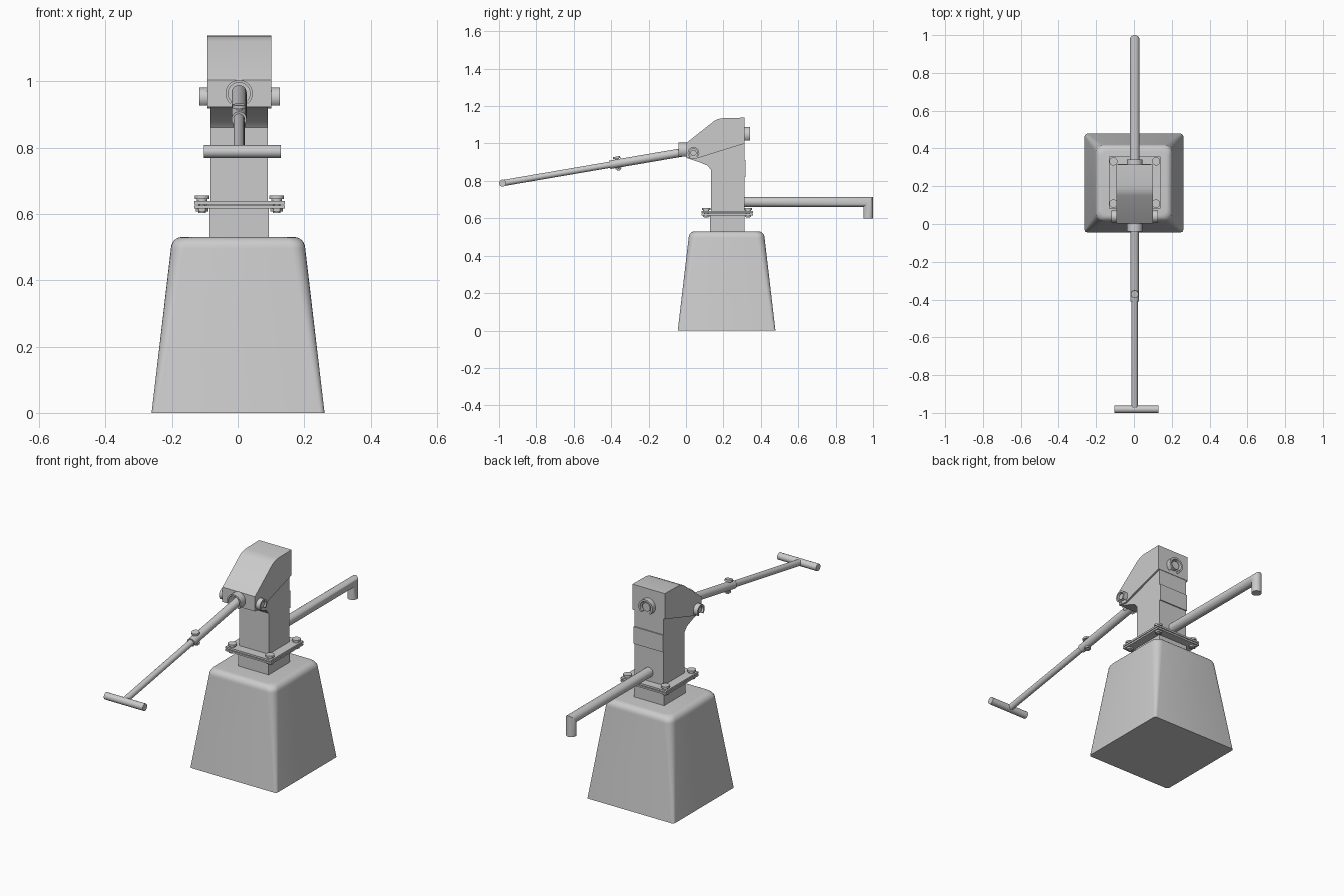
import bpy, bmesh, math
from mathutils import Vector

if "Cube" in bpy.data.objects:
    bpy.data.objects.remove(bpy.data.objects["Cube"])

CY = 0.22      # y centre of the column
CX = 0.004     # x centre of the column


def finish(name, bm):
    bmesh.ops.recalc_face_normals(bm, faces=bm.faces)
    me = bpy.data.meshes.new(name)
    bm.to_mesh(me)
    bm.free()
    for p in me.polygons:
        p.use_smooth = True
    me.set_sharp_from_angle(angle=math.radians(35))
    ob = bpy.data.objects.new(name, me)
    bpy.context.collection.objects.link(ob)
    return ob


def loft(name, rings, closed=False):
    """Skin equal-length rings; cap both ends, or join last ring to first."""
    bm = bmesh.new()
    vs = [[bm.verts.new(p) for p in r] for r in rings]
    n = len(vs[0])
    pairs = list(zip(vs, vs[1:])) + ([(vs[-1], vs[0])] if closed else [])
    for a, b in pairs:
        for i in range(n):
            j = (i + 1) % n
            bm.faces.new((a[i], a[j], b[j], b[i]))
    if not closed:
        bm.faces.new(vs[0])
        bm.faces.new(vs[-1])
    return finish(name, bm)


def rod(name, p, q, r, n=20):
    p, q = Vector(p), Vector(q)
    rot = (q - p).to_track_quat('Z', 'Y')
    circle = [rot @ Vector((r * math.cos(t), r * math.sin(t), 0))
              for t in (2 * math.pi * i / n for i in range(n))]
    return loft(name, [[c + p for c in circle], [c + q for c in circle]])


def box(name, x0, x1, y0, y1, z0, z1):
    return extrude(name, [(y0, z0), (y1, z0), (y1, z1), (y0, z1)], x0, x1)


def extrude(name, yz, x0, x1):
    return loft(name, [[(x, y, z) for y, z in yz] for x in (x0, x1)])


def horseshoe(name, place, r_out, r_in, d0, d1, start=-50, end=230, n=18):
    """Open ring facing down; place(u, v, d) maps it into the model."""
    rings = []
    for i in range(n + 1):
        t = math.radians(start + (end - start) * i / n)
        rings.append([place(r * math.cos(t), r * math.sin(t), d)
                      for r, d in ((r_out, d0), (r_out, d1), (r_in, d1), (r_in, d0))])
    return loft(name, rings)


def rounded_square(h, r, z, n=5):
    pts = []
    for k, (sx, sy) in enumerate(((1, 1), (-1, 1), (-1, -1), (1, -1))):
        for i in range(n + 1):
            t = math.pi / 2 * (k + i / n)
            pts.append((sx * (h - r) + r * math.cos(t),
                        CY - 0.003 + sy * (h - r) + r * math.sin(t), z))
    return pts


# Tapered concrete base with a rounded top
rings = [rounded_square(0.261, 0.014, 0), rounded_square(0.203, 0.04, 0.495)]
for i in range(1, 7):
    t = math.pi / 2 * i / 6
    rings.append(rounded_square(0.203 - 0.032 * (1 - math.cos(t)), 0.04, 0.495 + 0.035 * math.sin(t)))
loft("base", rings)

# Lower neck and pair of flange plates with bolts
box("neck", CX - 0.092, CX + 0.09, 0.128, 0.312, 0.525, 0.617)
for name, z0, z1 in (("lower_flange", 0.616, 0.625), ("upper_flange", 0.629, 0.639)):
    box(name, CX - 0.137, CX + 0.137, CY - 0.137, CY + 0.137, z0, z1)
box("gasket", CX - 0.1, CX + 0.1, CY - 0.1, CY + 0.1, 0.624, 0.63)
for sx in (-1, 1):
    for sy in (-1, 1):
        x, y = CX + sx * 0.113, CY + sy * 0.112
        rod("flange_bolt", (x, y, 0.603), (x, y, 0.65), 0.011, 12)
        rod("flange_washer", (x, y, 0.639), (x, y, 0.645), 0.016)
        rod("flange_bolt_head", (x, y, 0.645), (x, y, 0.655), 0.022)
        rod("flange_nut", (x, y, 0.607), (x, y, 0.616), 0.019, 6)

# Column with curved underside reaching forward to the handle
column = extrude("column", [(0.133, 0.638), (0.312, 0.638), (0.312, 1.02), (0.02, 0.965),
                            (0.006, 0.922), (0.07, 0.9), (0.115, 0.882), (0.133, 0.86)],
                 CX - 0.089, CX + 0.087)
box("back_band", CX - 0.089, CX + 0.087, 0.3, 0.318, 0.82, 0.912)

# Sloping head cover
head = extrude("head_cover", [(0.002, 0.923), (0.05, 0.918), (0.314, 1.0), (0.314, 1.138),
                              (0.2, 1.136), (0.172, 1.131), (0.15, 1.12), (0.002, 1.003)],
               CX - 0.097, CX + 0.097)

# Opening for the handle
cutter = rod("handle_opening_cutter", (CX, -0.1, 0.963), (CX, 0.09, 0.963), 0.034, 24)
cutter.hide_render = True
cutter.display_type = 'WIRE'
for ob in (head, column):
    m = ob.modifiers.new("opening", 'BOOLEAN')
    m.operation = 'DIFFERENCE'
    m.solver = 'EXACT'
    m.object = cutter
horseshoe("handle_collar", lambda u, v, d: (CX + u, d, 0.963 + v), 0.041, 0.033, -0.04, 0.02)

# Pivot pins at both sides and bolt at the back, each in a horseshoe guard
for s in (-1, 1):
    horseshoe("pivot_guard", lambda u, v, d: (CX + s * d, 0.04 + u, 0.95 + v), 0.031, 0.022, 0.09, 0.122)
    rod("pivot_pin", (CX + s * 0.09, 0.04, 0.95), (CX + s * 0.115, 0.04, 0.95), 0.016)
horseshoe("back_guard", lambda u, v, d: (CX + u, d, 1.047 + v), 0.042, 0.032, 0.31, 0.341)
rod("back_bolt", (CX, 0.31, 1.047), (CX, 0.334, 1.047), 0.023)

# Handle: sleeve, inner rod, cross grip and clamp bolt
a, b = Vector((CX, 0.06, 0.966)), Vector((CX, -0.981, 0.788))
d = (b - a).normalized()
up = Vector((0, -d.z, d.y)) * -1
if up.z < 0:
    up = -up
rod("handle_sleeve", a, a + d * 0.475, 0.0225)
rod("handle_rod", a + d * 0.4, b, 0.0165)
rod("handle_grip", (CX - 0.108, b.y, b.z), (CX + 0.125, b.y, b.z), 0.019)
c = a + d * 0.432
rod("clamp_bolt", c - up * 0.038, c + up * 0.035, 0.009, 12)
rod("clamp_head", c + up * 0.026, c + up * 0.037, 0.02)
rod("clamp_nut", c - up * 0.031, c - up * 0.022, 0.018, 6)

# Spout with a mitred elbow
r, zc, yc, n = 0.026, 0.687, 0.974, 24
ring = [(r * math.cos(2 * math.pi * i / n), r * math.sin(2 * math.pi * i / n)) for i in range(n)]
loft("spout", [[(CX + u, 0.3, zc + v) for u, v in ring],
               [(CX + u, yc + v, zc + v) for u, v in ring],
               [(CX + u, yc + v, 0.6) for u, v in ring]])
